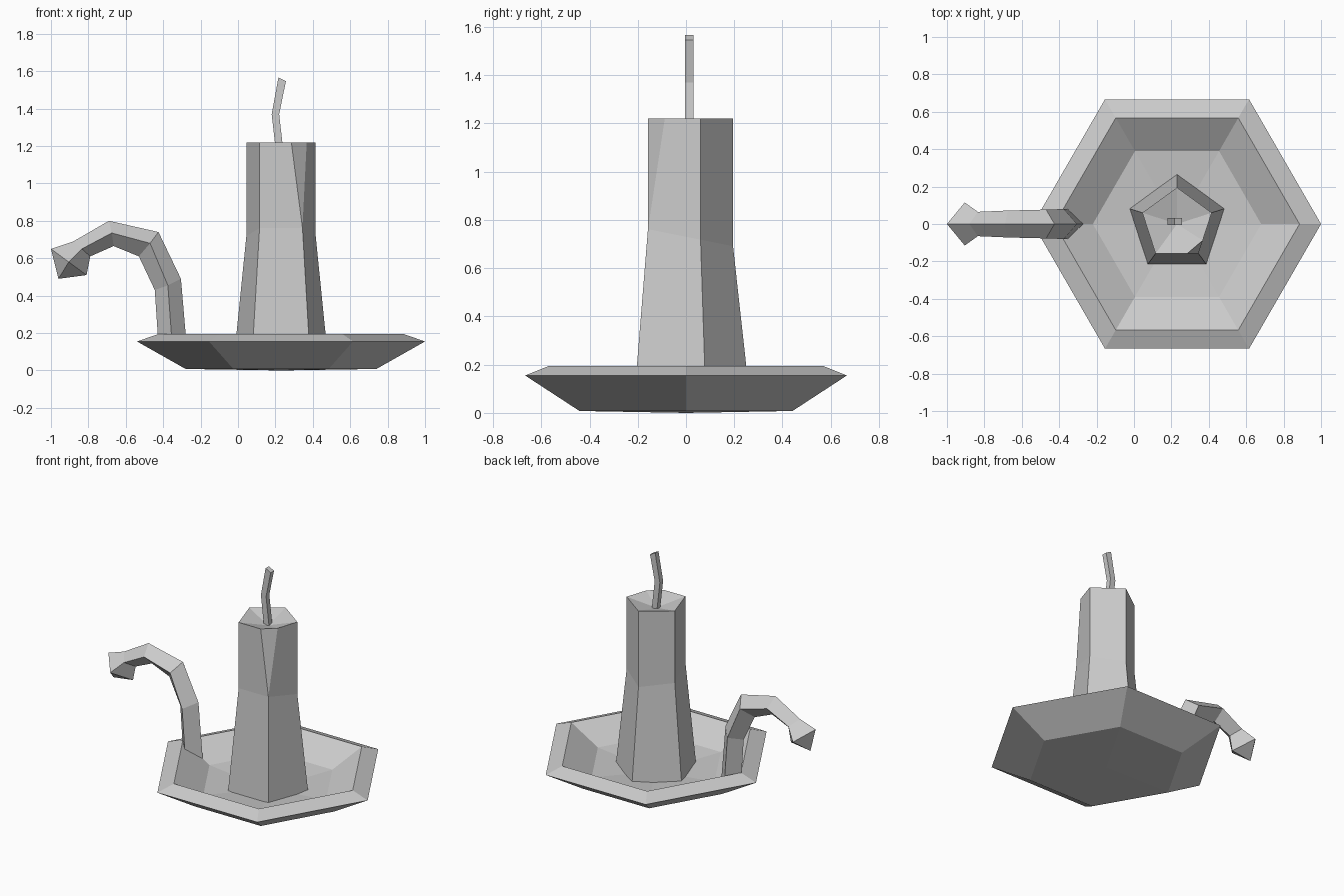
import bpy, bmesh
from math import cos, sin, radians
from mathutils import Vector

cube = bpy.data.objects.get("Cube")
if cube:
    bpy.data.objects.remove(cube, do_unlink=True)

grey = bpy.data.materials.new("plain_grey")
grey.use_nodes = True
colour = (0.6, 0.6, 0.6, 1)
grey.diffuse_color = colour
grey.node_tree.nodes["Principled BSDF"].inputs["Base Color"].default_value = colour

CX = 0.23  # axis of dish and candle


def ring(radius, z, angles, cx=CX, cy=0.0):
    return [Vector((cx + radius * cos(radians(a)), cy + radius * sin(radians(a)), z))
            for a in angles]


def loft(name, rings, start=None, end=None):
    """Skin matching rings; close each end with a flat face or a fan to an apex."""
    bm = bmesh.new()
    loops = [[bm.verts.new(p) for p in r] for r in rings]
    n = len(loops[0])
    for a, b in zip(loops, loops[1:]):
        for i in range(n):
            j = (i + 1) % n
            bm.faces.new((a[i], a[j], b[j], b[i]))
    for loop, apex in ((loops[0], start), (loops[-1], end)):
        if apex is None:
            bm.faces.new(loop)
        else:
            tip = bm.verts.new(apex)
            for i in range(n):
                bm.faces.new((loop[i], loop[(i + 1) % n], tip))
    bmesh.ops.remove_doubles(bm, verts=bm.verts, dist=0.0005)
    bmesh.ops.recalc_face_normals(bm, faces=bm.faces)
    mesh = bpy.data.meshes.new(name)
    bm.to_mesh(mesh)
    bm.free()
    mesh.materials.append(grey)
    obj = bpy.data.objects.new(name, mesh)
    bpy.context.collection.objects.link(obj)
    return obj


# Hexagonal dish: underside, outer wall, sloped rim, shallow bowl
hexagon = range(0, 360, 60)
dish_profile = [(0.51, 0.008), (0.77, 0.155), (0.655, 0.195), (0.45, 0.075)]
loft("dish", [ring(r, z, hexagon) for r, z in dish_profile],
     start=(CX, 0, 0), end=(CX, 0, 0.03))

# Five-sided candle; the doubled corner opens into a chip at the top
corners = (90, 162, 234, 306, 306, 18)
base = ring(0.268, 0.03, corners)
waist = ring(0.195, 0.73, corners)
for p in waist:
    p.z -= 0.2 * p.y
top = ring(0.195, 1.22, corners)
top[3] = Vector((0.285, top[2].y, 1.22))
top[4] = top[4].lerp(top[5], 0.32)
loft("candle", [base, waist, top], end=(CX, 0, 1.17))

# Bent square wick
wick = []
for x, z, tilt in ((0.225, 1.15, 0), (0.2, 1.37, 0), (0.236, 1.556, -0.01)):
    wick.append([Vector((x + sx * 0.02, 0.013 + sy * 0.018, z + sx * tilt))
                 for sx, sy in ((-1, -1), (1, -1), (1, 1), (-1, 1))])
loft("wick", wick)

# Curved diamond-section handle: outer ridge, side edges, inner ridge, half width
stations = [
    ((-0.27, 0.08), (-0.35, 0.11), (-0.425, 0.13), 0.08),
    ((-0.305, 0.49), (-0.375, 0.455), (-0.445, 0.43), 0.08),
    ((-0.425, 0.74), (-0.47, 0.68), (-0.53, 0.61), 0.077),
    ((-0.69, 0.80), (-0.675, 0.735), (-0.665, 0.665), 0.072),
    ((-0.88, 0.69), (-0.835, 0.65), (-0.79, 0.61), 0.065),
    ((-1.0, 0.65), (-0.905, 0.58), (-0.81, 0.51), 0.115),
]
handle = [[Vector((o[0], 0, o[1])), Vector((m[0], -w, m[1])),
           Vector((i[0], 0, i[1])), Vector((m[0], w, m[1]))]
          for o, m, i, w in stations]
loft("handle", handle, end=(-0.96, 0, 0.49))
